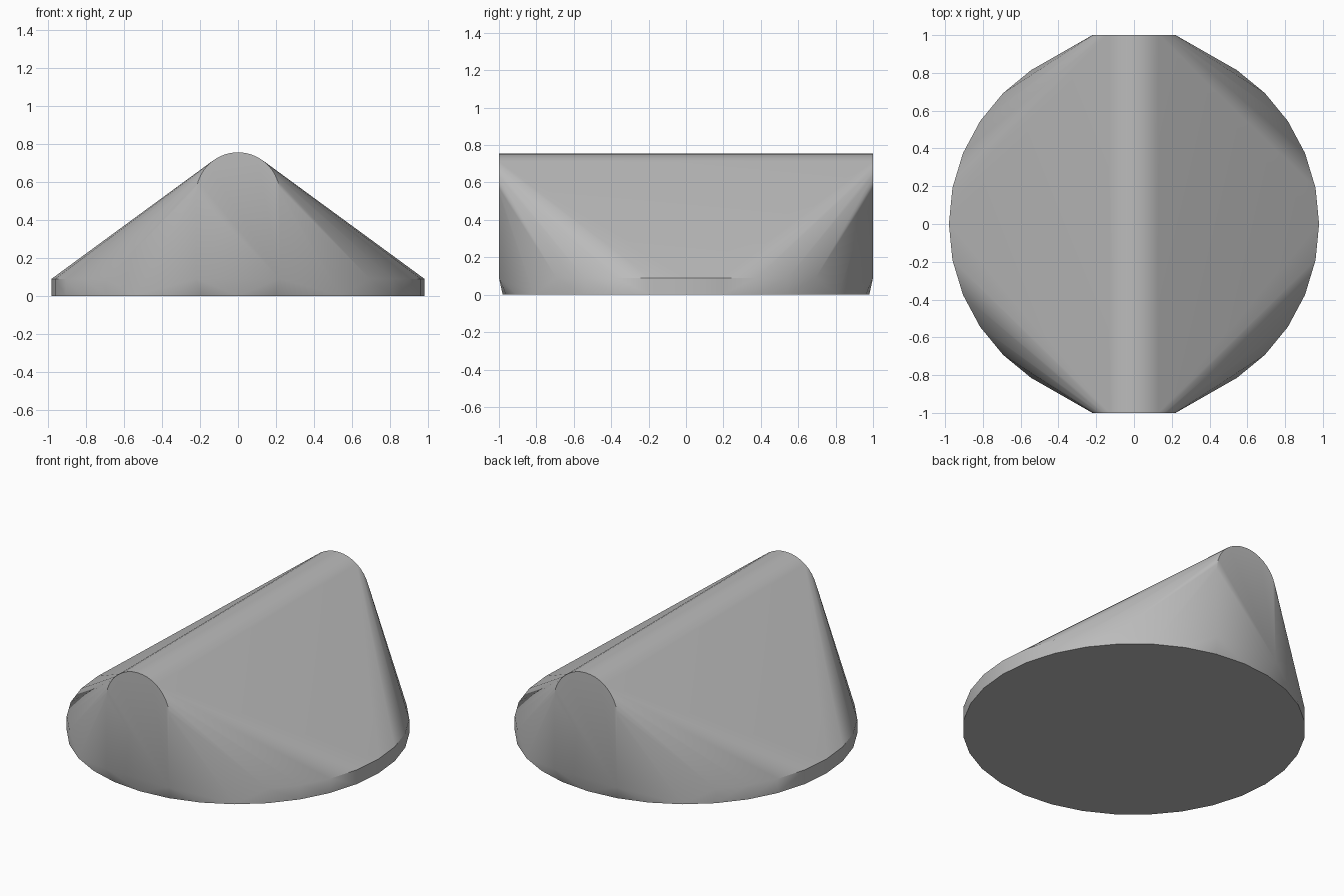
import bpy
import bmesh
import math

default = bpy.data.objects.get("Cube")
if default:
    bpy.data.objects.remove(default, do_unlink=True)

# One plain grey
grey = bpy.data.materials.new("plain grey")
grey.use_nodes = True
colour = (0.5, 0.5, 0.5, 1)
grey.diffuse_color = colour
grey.node_tree.nodes["Principled BSDF"].inputs["Base Color"].default_value = colour

DISC_RADIUS, DISC_SIDES, RIM = 0.98, 32, 0.09
RIDGE_RADIUS, RIDGE_TOP, ARC_STEPS = 0.22, 0.755, 20

bm = bmesh.new()

# Round base: full lower ring, upper rim left out beside the end walls
for i in range(DISC_SIDES):
    a = math.tau * i / DISC_SIDES
    x, y = DISC_RADIUS * math.cos(a), DISC_RADIUS * math.sin(a)
    bm.verts.new((x, y, 0))
    if abs(y) < 0.8:
        bm.verts.new((x, y, RIM))

# Arched end walls joined by the rounded ridge
for y in (-1, 1):
    for i in range(ARC_STEPS + 1):
        a = math.pi * i / ARC_STEPS
        bm.verts.new((RIDGE_RADIUS * math.cos(a), y,
                      RIDGE_TOP - RIDGE_RADIUS + RIDGE_RADIUS * math.sin(a)))
    for side in (-1, 1):
        bm.verts.new((side * RIDGE_RADIUS, y, RIM))

# Stretch a convex skin over base and ridge
hull = bmesh.ops.convex_hull(bm, input=bm.verts[:])
inside = [v for v in hull["geom_interior"] if isinstance(v, bmesh.types.BMVert)]
bmesh.ops.delete(bm, geom=inside, context="VERTS")
bmesh.ops.dissolve_limit(bm, angle_limit=math.radians(0.5),
                         verts=bm.verts[:], edges=bm.edges[:])
bmesh.ops.recalc_face_normals(bm, faces=bm.faces[:])

mesh = bpy.data.meshes.new("ridged_wedge")
bm.to_mesh(mesh)
bm.free()
mesh.materials.append(grey)
wedge = bpy.data.objects.new("ridged_wedge", mesh)
bpy.context.collection.objects.link(wedge)

# Smooth skin with crisp end walls and rim
bpy.ops.object.select_all(action="DESELECT")
wedge.select_set(True)
bpy.context.view_layer.objects.active = wedge
bpy.ops.object.shade_smooth_by_angle(angle=math.radians(35))
